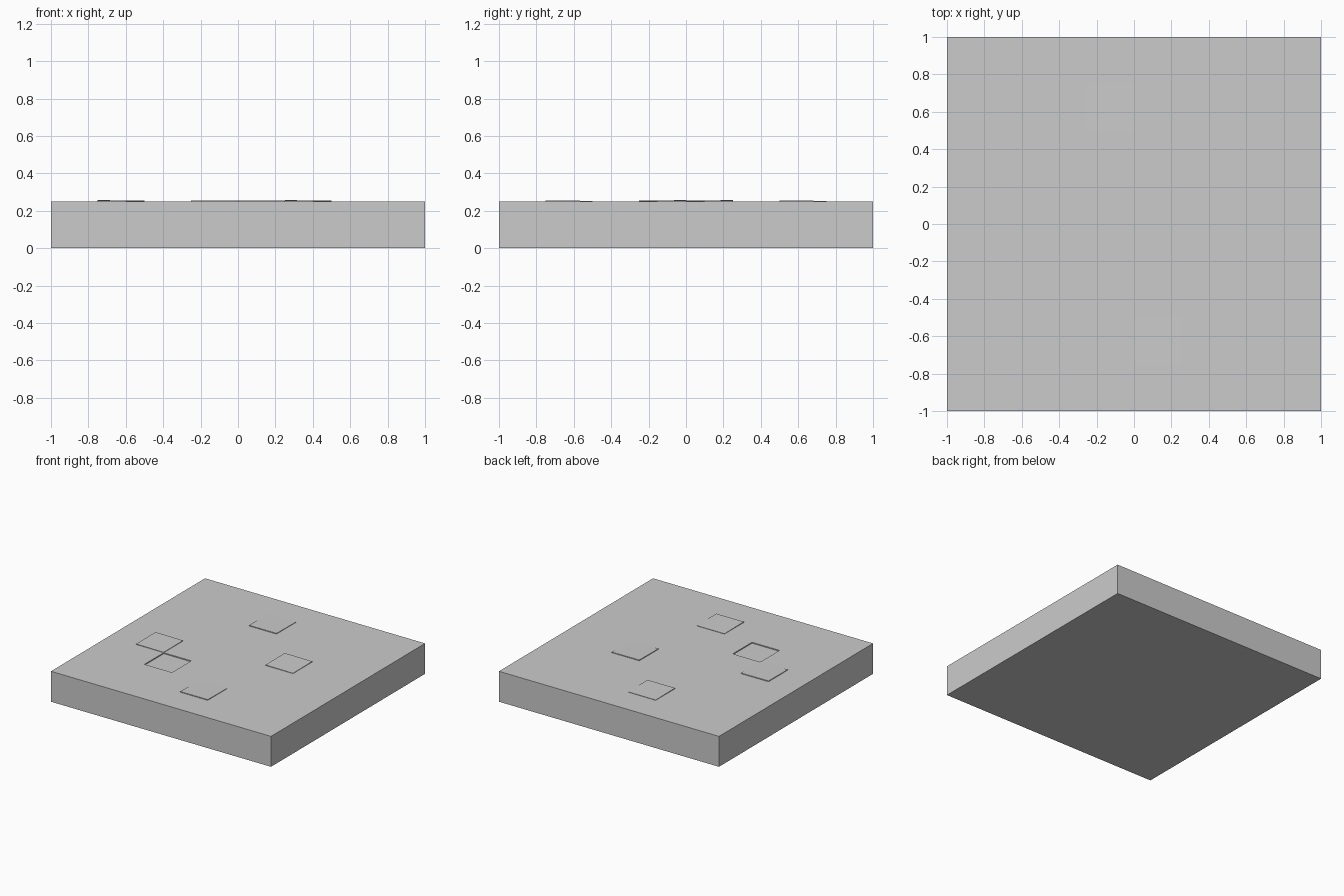
import bpy, bmesh

if "Cube" in bpy.data.objects:
    bpy.data.objects.remove(bpy.data.objects["Cube"])

TOP = 0.25   # slab height
S = 0.25     # tile size


def box(name, x0, y0, z0, x1, y1, top):
    """Box whose four top heights come from top(u, v), u and v in 0..1."""
    bm = bmesh.new()
    bmesh.ops.create_cube(bm, size=1)
    for v in bm.verts:
        u, w, t = (c + 0.5 for c in v.co)
        z = top(u, w) if t > 0.5 else z0
        v.co = (x0 + u * (x1 - x0), y0 + w * (y1 - y0), z)
    mesh = bpy.data.meshes.new(name)
    bm.to_mesh(mesh)
    bm.free()
    ob = bpy.data.objects.new(name, mesh)
    bpy.context.collection.objects.link(ob)
    return ob


# main slab
slab = box("slab", -1, -1, 0, 1, 1, lambda u, v: TOP)

# shallow square recess
cutter = box("recess_cutter", -0.5, -0.5, TOP - 0.008, -0.25, -0.25, lambda u, v: TOP + 0.1)
cutter.hide_render = True
cutter.hide_viewport = True
mod = slab.modifiers.new("recess", 'BOOLEAN')
mod.operation = 'DIFFERENCE'
mod.solver = 'EXACT'
mod.object = cutter

# slightly raised, faintly tilted tiles
def lean_back_left(u, v):
    return TOP + 0.003 + 0.002 * ((1 - u) + v)


def lean_front(u, v):
    return TOP + 0.003 + 0.003 * (1 - v)


tiles = [
    ("left_tile", -0.75, -0.25, lean_back_left),
    ("right_tile", 0.25, 0.0, lean_back_left),
    ("back_tile", -0.25, 0.5, lean_front),
    ("front_tile", 0.0, -0.75, lean_front),
]
for name, x, y, lean in tiles:
    box(name, x, y, TOP - 0.02, x + S, y + S, lean)
